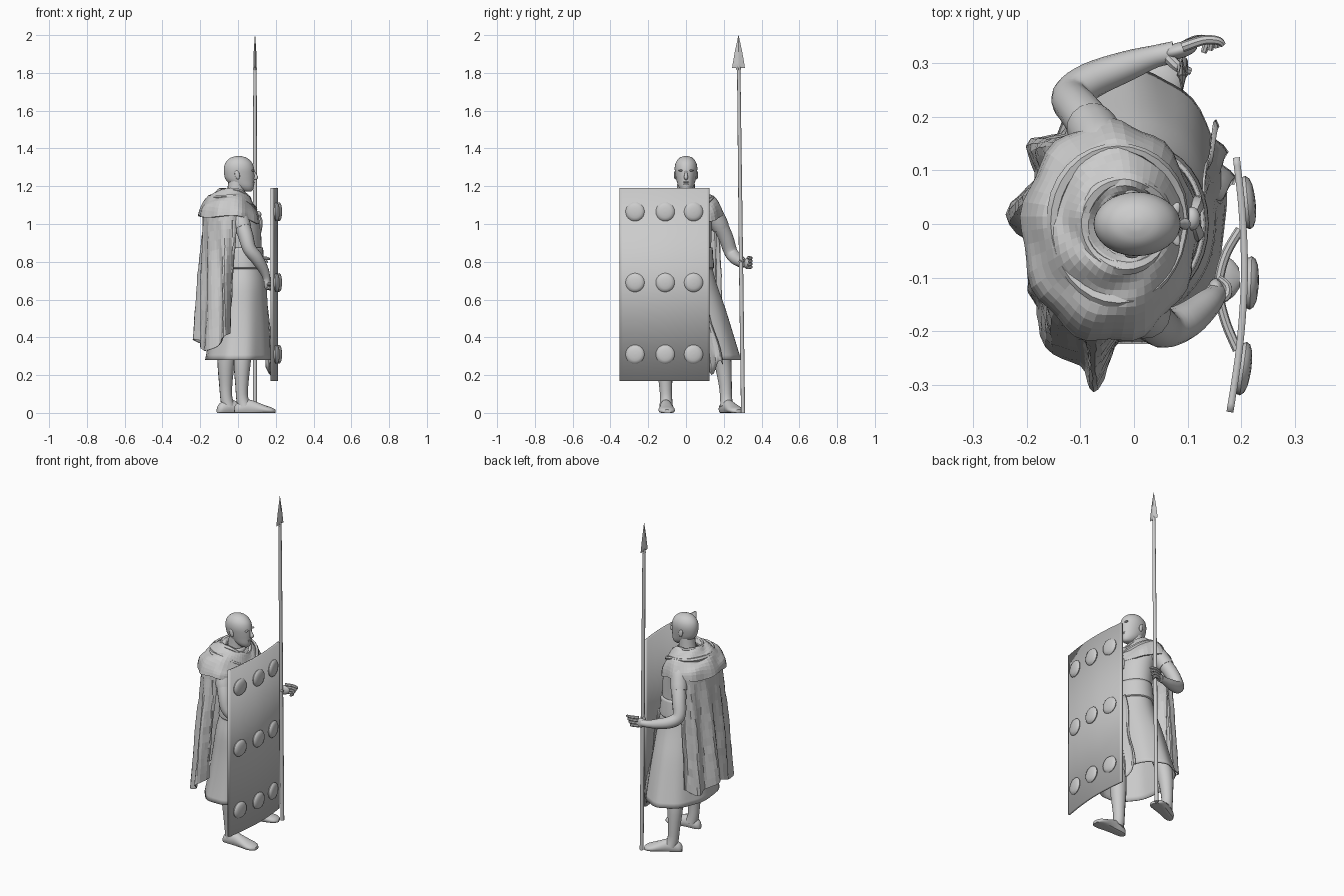
import bpy, bmesh, math, random
from mathutils import Vector

random.seed(4)
smooth_parts = []


def spline(pts, n):
    """Catmull-Rom samples through tuples of any length."""
    out, last = [], len(pts) - 1
    for i in range(n + 1):
        f = i / n * last
        k = min(int(f), last - 1)
        t = f - k
        a, b, c, d = (pts[max(0, min(last, k + j))] for j in (-1, 0, 1, 2))
        out.append([0.5 * (2 * q + (r - p) * t + (2 * p - 5 * q + 4 * r - s) * t * t
                           + (3 * q - p - 3 * r + s) * t ** 3) for p, q, r, s in zip(a, b, c, d)])
    return out


def loft(name, rings, closed=True, cap=True, thick=0, smooth=True):
    bm = bmesh.new()
    vs = [[bm.verts.new(p) for p in r] for r in rings]
    n = len(vs[0])
    for a, b in zip(vs, vs[1:]):
        for i in range(n if closed else n - 1):
            j = (i + 1) % n
            bm.faces.new((a[i], a[j], b[j], b[i]))
    if cap and closed:
        bm.faces.new(vs[0])
        bm.faces.new(vs[-1])
    bmesh.ops.recalc_face_normals(bm, faces=bm.faces)
    me = bpy.data.meshes.new(name)
    bm.to_mesh(me)
    bm.free()
    ob = bpy.data.objects.new(name, me)
    bpy.context.collection.objects.link(ob)
    if thick:
        m = ob.modifiers.new("thickness", 'SOLIDIFY')
        m.thickness, m.offset = thick, 0
    if smooth:
        smooth_parts.append(ob)
    return ob


def oval(cx, cy, z, rx, ry, n=32, waves=0, amp=0):
    out = []
    for i in range(n):
        a = 2 * math.pi * i / n
        k = 1 + amp * math.sin(waves * a)
        out.append((cx + rx * k * math.cos(a), cy + ry * k * math.sin(a), z))
    return out


def tube(name, pts, n=14, samples=18):
    """Round limb through (x, y, z, radius) points."""
    p = spline(pts, samples)
    c = [Vector(q[:3]) for q in p]
    rings, prev, u = [], None, None
    for i, q in enumerate(p):
        t = (c[min(i + 1, samples)] - c[max(i - 1, 0)]).normalized()
        u = t.orthogonal().normalized() if u is None else prev.rotation_difference(t) @ u
        prev, v = t, t.cross(u)
        rings.append([c[i] + q[3] * (u * math.cos(2 * math.pi * k / n) + v * math.sin(2 * math.pi * k / n))
                      for k in range(n)])
    return loft(name, rings)


def ball(name, loc, scale):
    bpy.ops.mesh.primitive_uv_sphere_add(segments=20, ring_count=12, radius=1, location=loc)
    ob = bpy.context.object
    ob.name, ob.scale = name, scale
    smooth_parts.append(ob)
    return ob


# head and face, looking along +x
head = [(1.172, .05, .018, .014), (1.18, .042, .036, .027), (1.2, .028, .056, .041), (1.23, .012, .074, .05),
        (1.26, .007, .08, .056), (1.295, .005, .08, .06), (1.325, .004, .07, .054), (1.348, .003, .047, .037),
        (1.358, .003, .02, .016), (1.36, .003, .004, .004)]
loft("head", [oval(cx, 0, z, rx, ry) for z, cx, rx, ry in spline(head, 30)])
tube("neck", [(-.02, 0, 1.08, .065), (-.012, 0, 1.15, .05), (-.005, 0, 1.23, .046)])
tube("nose", [(.082, 0, 1.282, .005), (.09, 0, 1.262, .008), (.095, 0, 1.246, .011), (.086, 0, 1.238, .007)])
ball("upper_lip", (.081, 0, 1.221), (.008, .018, .004))
ball("lower_lip", (.079, 0, 1.212), (.008, .015, .005))
for s in (-1, 1):
    ball("ear", (-.004, s * .057, 1.26), (.013, .007, .024)).rotation_euler.y = -.2
    ball("brow", (.075, s * .022, 1.283), (.009, .02, .005)).rotation_euler.z = -s * .4

# tunic with flaring skirt
body = [(.28, 0, .03, .17, .255), (.4, .008, .025, .157, .225), (.55, .015, .015, .14, .19), (.68, .022, 0, .125, .16),
        (.78, .025, 0, .105, .135), (.87, .022, 0, .1, .13), (1.0, .01, 0, .105, .135), (1.07, -.01, 0, .09, .14),
        (1.12, -.015, 0, .07, .11), (1.165, -.012, 0, .05, .06)]
loft("tunic", [oval(cx, cy, z, rx, ry, 56, 9, .015 * max(0, (.75 - z) / .47))
               for z, cx, cy, rx, ry in spline(body, 30)], cap=False, thick=.006)
loft("belt", [oval(.024, 0, z, r + .008, r + .04) for z, r in
              ((.765, .1), (.77, .104), (.8, .103), (.82, .1), (.86, .098), (.875, .095))], cap=False, thick=.008)
# overlapping wrap flap on the skirt front
flap = []
for i in range(13):
    t = i / 12
    flap.append([(.13 + t * (.055 - .004 * k) + .01 * t * math.sin(k * 1.5),
                  .02 + .012 * k * (.5 + .5 * t) + .05 * t + .01 * math.sin(9 * t),
                  .77 - t * (.53 - .04 * math.sin(k * .9))) for k in range(11)])
loft("skirt_flap", flap, closed=False, thick=.005)


# legs and feet
def foot(name, heel, toe):
    h, t = Vector((*heel, 0)), Vector((*toe, 0))
    side = (t - h).normalized().cross(Vector((0, 0, 1)))
    prof = [(0, .012, .03), (.06, .025, .05), (.2, .031, .065), (.38, .033, .07), (.58, .038, .055),
            (.78, .044, .038), (.92, .038, .028), (1, .018, .018)]
    rings = []
    for s, w, hgt in spline(prof, 20):
        c = h.lerp(t, s)
        rings.append([c + side * w * math.cos(a) + Vector((0, 0, max(0, hgt * (.4 + .6 * math.sin(a)))))
                      for a in (2 * math.pi * k / 20 for k in range(20))])
    loft(name, rings)


tube("right_leg", [(.03, -.08, .68, .075), (.035, -.095, .45, .056), (.03, -.105, .38, .05), (.022, -.11, .27, .046),
                   (.02, -.108, .15, .035), (.022, -.105, .08, .032), (.032, -.105, .035, .036)])
tube("left_leg", [(.01, .08, .68, .075), (-.02, .16, .45, .056), (-.04, .18, .38, .05), (-.062, .195, .27, .046),
                  (-.065, .208, .15, .035), (-.062, .212, .08, .032), (-.052, .217, .035, .036)])
foot("right_foot", (-.02, -.11), (.197, -.1))
foot("left_foot", (-.108, .19), (.085, .28))

# arms and short sleeves
tube("left_arm", [(-.05, .12, 1.07, .04), (-.07, .17, 1.01, .042), (-.1, .21, .93, .04), (-.118, .238, .85, .036),
                  (-.08, .268, .815, .034), (-.01, .296, .797, .028), (.04, .313, .79, .021), (.075, .32, .79, .021)], samples=28)
tube("left_sleeve", [(-.04, .1, 1.09, .045), (-.055, .14, 1.065, .048), (-.072, .17, 1.01, .048), (-.082, .184, .98, .046)])
tube("right_arm", [(-.01, -.12, 1.07, .04), (.015, -.16, 1.01, .042), (.04, -.185, .94, .04), (.06, -.195, .87, .036),
                   (.098, -.18, .82, .034), (.135, -.15, .76, .027), (.15, -.135, .72, .021), (.152, -.13, .7, .021)], samples=28)
tube("right_sleeve", [(-.02, -.1, 1.09, .045), (-.002, -.135, 1.065, .048), (.015, -.16, 1.01, .048), (.025, -.17, .98, .046)])

# left hand around the spear, right hand on the shield grip
ball("left_palm", (.085, .324, .79), (.034, .015, .028)).rotation_euler.z = .25
ball("right_palm", (.153, -.125, .69), (.016, .024, .04))
for i in range(4):
    z, e = .772 + .016 * i, .012 * i
    tube("left_finger", [(.09, .33, z, .01), (.115 + e * .4, .343, z, .009), (.135 + e * .6, .342, z - .002, .008),
                         (.13 + e, .32 + e * .4, z - .006, .006)], 8, 10)
    z = .715 - .017 * i
    tube("right_finger", [(.152, -.14, z, .009), (.172, -.135, z - .005, .009), (.174, -.115, z - .008, .008),
                          (.158, -.1, z - .008, .006)], 8, 10)
tube("left_thumb", [(.065, .31, .8, .011), (.083, .293, .807, .01), (.105, .285, .8, .007)], 8, 10)

# spear
tube("spear_shaft", [(.09, .302, 0, .011), (.09, .29, .9, .011), (.09, .279, 1.84, .009)], 10, 8)
blade = [(1.815, .011, .011), (1.825, .014, .011), (1.835, .034, .006), (1.85, .032, .008), (1.91, .02, .007), (1.998, .001, .001)]
loft("spear_head", [[(.09 + tx, .278, z), (.09, .278 + wy, z - (.01 if wy > .03 else 0)), (.09 - tx, .278, z),
                     (.09, .278 - wy, z - (.01 if wy > .03 else 0))] for z, wy, tx in blade], smooth=False)

# curved shield with nine domed bosses and a grip
arc = spline([(.191, .124), (.202, .02), (.206, -.1), (.197, -.23), (.179, -.351)], 20)
loft("shield", [[(x, y, z) for x, y in arc] for z in (.17, 1.19)], closed=False, thick=.013)
for y, x, slope in ((-.27, .192, .13), (-.11, .206, .04), (.04, .2, -.09)):
    for z in (.31, .69, 1.065):
        loft("shield_boss", [[(x + d + slope * r * math.cos(a), y + r * math.cos(a), z + r * math.sin(a))
                              for a in (2 * math.pi * k / 24 for k in range(24))]
                             for d, r in ((.003, .046), (.012, .05), (.019, .045), (.024, .033), (.026, .018), (.027, .003))])
tube("shield_grip", [(.198, -.01, .68, .009), (.17, -.06, .68, .009), (.158, -.12, .68, .009), (.17, -.18, .68, .009),
                     (.193, -.235, .68, .009)], 8)

# cloak drape hanging from the shoulders down the back
top = spline([(-.005, -.19, 1.07), (-.05, -.205, 1.065), (-.12, -.17, 1.065), (-.17, -.09, 1.065), (-.187, 0, 1.065),
              (-.17, .09, 1.065), (-.13, .155, 1.065), (-.07, .175, 1.08)], 48)
low = spline([(-.045, -.225, .42), (-.05, -.26, .42), (-.075, -.305, .4), (-.13, -.25, .34), (-.195, -.17, .33),
              (-.185, -.08, .36), (-.228, 0, .39), (-.2, .09, .36), (-.18, .16, .35), (-.12, .185, .38)], 48)
rows = [[(-.02 + (x + .02) * .7, y * .7, z + .055) for x, y, z in top]]
for i in range(15):
    t = i / 14
    row = []
    for k, (a, b) in enumerate(zip(top, low)):
        p = Vector(a).lerp(Vector(b), t)
        out = Vector((p.x - .02, p.y * .6, 0)).normalized()
        fold = .014 * min(1, t * 2) * math.sin(k * .8 + .7 * math.sin(3 * t))
        p += out * (fold - .004) + Vector((random.uniform(-.002, .002), random.uniform(-.002, .002), 0))
        row.append(p)
    rows.append(row)
loft("cloak_drape", rows, closed=False, thick=.006, smooth=False)

# cloak mantle over the shoulders, with rolled collar folds
mantle = [(-.012, 0, .058, .06, 1.165, .02), (-.017, 0, .08, .082, 1.182, .05), (-.024, -.003, .107, .12, 1.158, .06),
          (-.034, -.008, .133, .162, 1.128, .07), (-.042, -.012, .154, .193, 1.085, .07), (-.046, -.014, .16, .203, 1.04, .04)]
rings = []
for j, (cx, cy, rx, ry, z, drop) in enumerate(spline(mantle, 15)):
    ring = []
    for x, y, zz in oval(cx, cy, z, rx, ry, 48, 9, .002 * j):
        f = max(0, (x - cx) / rx)
        a = math.atan2(y, x - cx)
        ring.append((x, y, zz - drop * f * f + .006 * math.sin(4 * a + j * .9)))
    rings.append(ring)
loft("cloak_mantle", rings, cap=False, thick=.008, smooth=False)
for cx, rx, ry, z, tilt in ((-.017, .079, .082, 1.178, .05), (-.03, .122, .143, 1.142, .065)):
    ring = [(cx + rx * math.cos(a), ry * math.sin(a), z - tilt * max(0, math.cos(a)) ** 2, .011 + .003 * math.sin(3 * a))
            for a in (2 * math.pi * k / 16 for k in range(17))]
    tube("collar_fold", ring, 6, 32)
# knotted cloak ends on the chest
ball("cloak_knot", (.108, .01, 1.05), (.016, .022, .018))
for s in (-1, 1):
    tube("cloak_tie", [(.108, .01, 1.05, .008), (.116, .01 + s * .025, 1.01, .015), (.12, .01 + s * .04, .955, .004)], 6, 8)

# smooth shading with kept edges
bpy.ops.object.select_all(action='DESELECT')
for ob in smooth_parts:
    ob.select_set(True)
bpy.context.view_layer.objects.active = smooth_parts[0]
bpy.ops.object.shade_smooth_by_angle(angle=math.radians(40))
